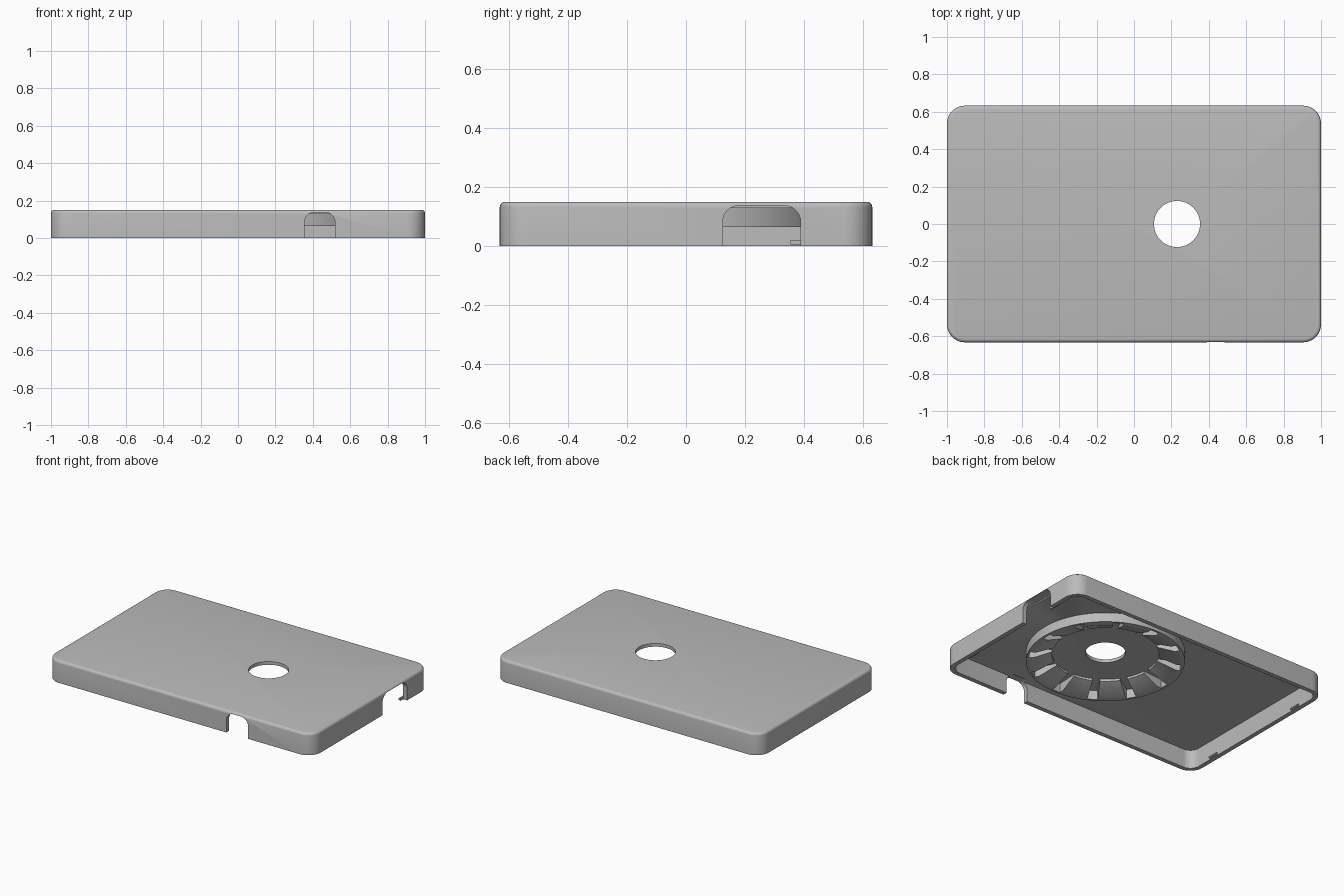
import bpy, bmesh
from math import pi, sin, cos, radians

if "Cube" in bpy.data.objects:
    bpy.data.objects.remove(bpy.data.objects["Cube"], do_unlink=True)

LENGTH, WIDTH, HEIGHT = 2.0, 1.265, 0.15
WALL, ROOF, CORNER, EDGE = 0.03, 0.128, 0.095, 0.018
HUB_X, HOLE_R = 0.23, 0.123
RING_OUT, RING_IN, RING_LOW, RAMP_IN = 0.49, 0.475, 0.065, 0.33

grey = bpy.data.materials.new("grey plastic")
grey.use_nodes = True
COLOUR = (0.5, 0.5, 0.5, 1)
grey.diffuse_color = COLOUR
grey.node_tree.nodes["Principled BSDF"].inputs["Base Color"].default_value = COLOUR


def finish(name, bm):
    bmesh.ops.recalc_face_normals(bm, faces=bm.faces)
    mesh = bpy.data.meshes.new(name)
    bm.to_mesh(mesh)
    bm.free()
    mesh.materials.append(grey)
    obj = bpy.data.objects.new(name, mesh)
    bpy.context.collection.objects.link(obj)
    return obj


def activate(obj):
    bpy.ops.object.select_all(action="DESELECT")
    obj.select_set(True)
    bpy.context.view_layer.objects.active = obj


def smooth(obj):
    activate(obj)
    bpy.ops.object.shade_smooth_by_angle(angle=radians(35))


def rounded_rect(hx, hy, r, steps=8):
    pts = []
    for q, (sx, sy) in enumerate(((1, 1), (-1, 1), (-1, -1), (1, -1))):
        for i in range(steps + 1):
            a = (q + i / steps) * pi / 2
            pts.append((sx * (hx - r) + r * cos(a), sy * (hy - r) + r * sin(a)))
    return pts


def loft(bm, rings, capped=True, closed=False):
    loops = [[bm.verts.new(p) for p in ring] for ring in rings]
    pairs = list(zip(loops, loops[1:]))
    if closed:
        pairs.append((loops[-1], loops[0]))
    for a, b in pairs:
        for i in range(len(a)):
            j = (i + 1) % len(a)
            bm.faces.new((a[i], a[j], b[j], b[i]))
    if capped:
        bm.faces.new(loops[0])
        bm.faces.new(loops[-1])


def circle(r, z, n=96):
    return [(HUB_X + r * cos(2 * pi * i / n), r * sin(2 * pi * i / n), z) for i in range(n)]


def cut(obj, cutter):
    mod = obj.modifiers.new("cut", "BOOLEAN")
    mod.object, mod.operation, mod.solver = cutter, "DIFFERENCE", "EXACT"
    activate(obj)
    bpy.ops.object.modifier_apply(modifier=mod.name)
    bpy.data.objects.remove(cutter, do_unlink=True)


# Hollow tray with rounded corners and a softened upper edge
levels = [(WALL, ROOF), (WALL, 0), (0, 0), (0, HEIGHT - EDGE)]
for k in range(1, 5):
    a = k * pi / 8
    levels.append((EDGE * (1 - cos(a)), HEIGHT - EDGE + EDGE * sin(a)))
bm = bmesh.new()
loft(bm, [[(x, y, z) for x, y in rounded_rect(LENGTH / 2 - d, WIDTH / 2 - d, CORNER - d)]
          for d, z in levels])
shell = finish("case_shell", bm)

# Round opening through the top
bm = bmesh.new()
loft(bm, [circle(HOLE_R, 0.1), circle(HOLE_R, 0.2)])
cut(shell, finish("hole_cutter", bm))


# Arched openings in the front and the left end
def notch(centre, width, top, radius, place):
    outline = [(centre + u, v + top - 0.15) for u, v in rounded_rect(width / 2, 0.15, radius)]
    bm = bmesh.new()
    loft(bm, [[place(u, v, s) for u, v in outline] for s in (-0.06, 0.06)])
    cut(shell, finish("notch_cutter", bm))


notch(0.437, 0.165, 0.137, 0.055, lambda u, v, s: (u, s - WIDTH / 2, v))
notch(0.257, 0.264, 0.137, 0.055, lambda u, v, s: (s + LENGTH / 2, u, v))
smooth(shell)

# Thin ring hanging under the roof
top = ROOF + 0.004
bm = bmesh.new()
loft(bm, [circle(RING_OUT, top), circle(RING_OUT, RING_LOW),
          circle(RING_IN, RING_LOW), circle(RING_IN, top)], capped=False, closed=True)
smooth(finish("hub_ring", bm))

# Twelve sloping ramps inside the ring
COUNT, SPAN, STEPS = 12, radians(22), 6
profile = [(RAMP_IN, top), (RAMP_IN, ROOF - 0.015), (RING_IN - 0.03, RING_LOW),
           (RING_IN + 0.004, RING_LOW), (RING_IN + 0.004, top)]
bm = bmesh.new()
for n in range(COUNT):
    mid = 2 * pi * (n + 0.5) / COUNT
    angles = [mid + SPAN * (i / STEPS - 0.5) for i in range(STEPS + 1)]
    loft(bm, [[(HUB_X + r * cos(a), r * sin(a), z) for r, z in profile] for a in angles])
smooth(finish("hub_ramps", bm))

# Small snap tabs inside both ends
bm = bmesh.new()
for side in (-1, 1):
    for y in (-0.39, 0.39):
        x = side * (LENGTH / 2 - WALL)
        section = [(x + side * 0.004, 0.003), (x - side * 0.012, 0.007),
                   (x - side * 0.012, 0.016), (x + side * 0.004, 0.02)]
        loft(bm, [[(u, y + s, v) for u, v in section] for s in (-0.035, 0.035)])
finish("snap_tabs", bm)
